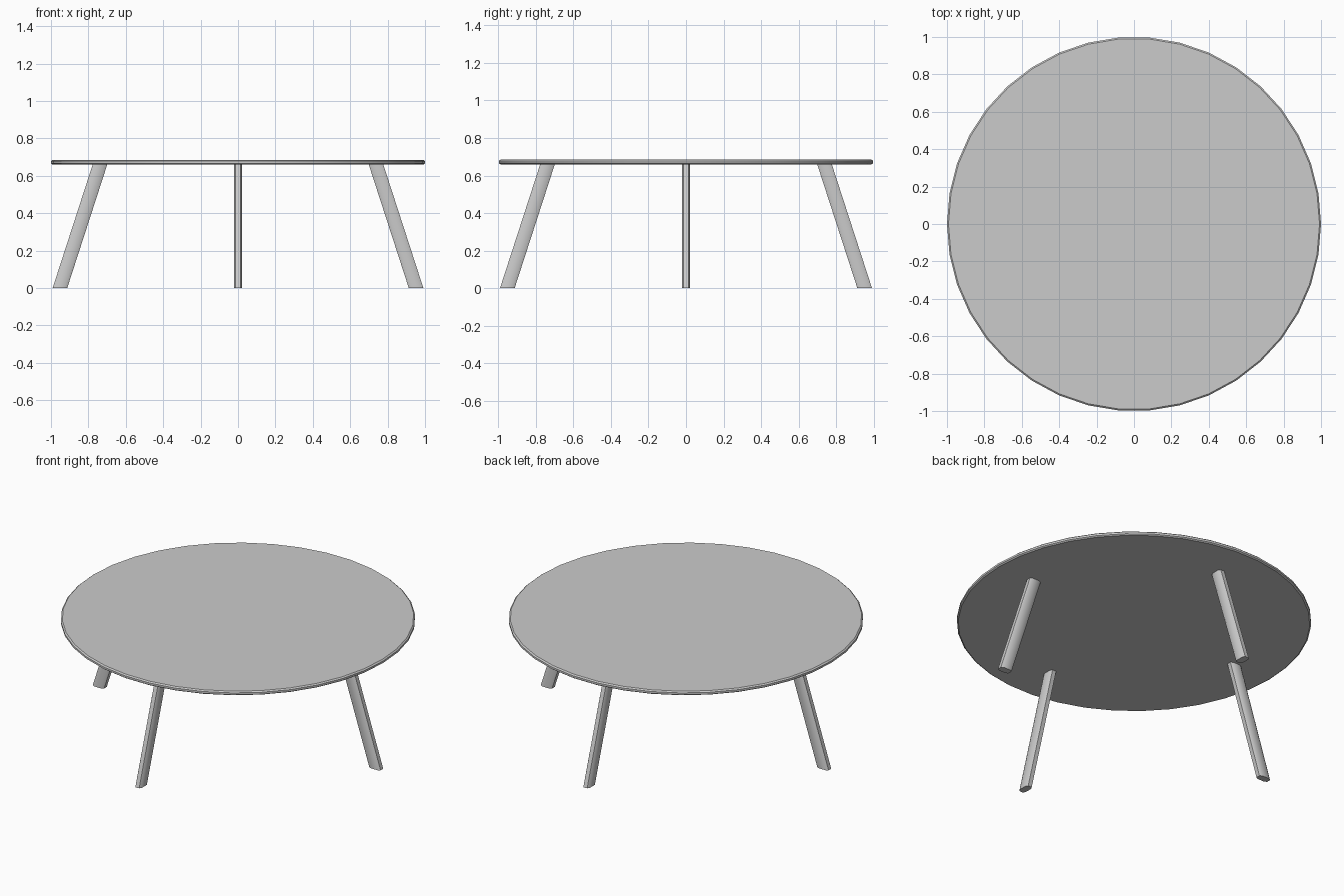
import bpy, bmesh, math
from mathutils import Matrix

if "Cube" in bpy.data.objects:
    bpy.data.objects.remove(bpy.data.objects["Cube"])

SIDES = 38
LEG_TOP_Z = 0.66


def make_object(name, bm):
    bmesh.ops.recalc_face_normals(bm, faces=bm.faces)
    mesh = bpy.data.meshes.new(name)
    bm.to_mesh(mesh)
    bm.free()
    obj = bpy.data.objects.new(name, mesh)
    bpy.context.collection.objects.link(obj)
    bpy.context.view_layer.objects.active = obj
    obj.select_set(True)
    bpy.ops.object.shade_smooth_by_angle(angle=math.radians(35))
    obj.select_set(False)
    return obj


def loft(bm, rings):
    """Skin a stack of closed rings and cap both ends."""
    loops = [[bm.verts.new(p) for p in ring] for ring in rings]
    n = len(loops[0])
    for a, b in zip(loops, loops[1:]):
        for i in range(n):
            j = (i + 1) % n
            bm.faces.new((a[i], a[j], b[j], b[i]))
    bm.faces.new(loops[0][::-1])
    bm.faces.new(loops[-1])


# Round top with softened rim
profile = [(0.992, 0.66), (1.0, 0.666), (1.0, 0.678), (0.992, 0.685)]
bm = bmesh.new()
loft(bm, [[(r * math.cos(math.tau * i / SIDES), r * math.sin(math.tau * i / SIDES), z)
           for i in range(SIDES)] for r, z in profile])
make_object("table_top", bm)


# Splayed legs with a chamfered rectangular section, cut level at both ends
def leg_ring(centre, z, hx=0.039, hy=0.022, cx=0.015, cy=0.009):
    corners = [(hx - cx, -hy), (hx, -hy + cy), (hx, hy - cy), (hx - cx, hy)]
    pts = corners + [(-x, -y) for x, y in corners]
    return [(centre + x, y, z) for x, y in pts]


for k, side in enumerate(("right", "back", "left", "front")):
    bm = bmesh.new()
    loft(bm, [leg_ring(0.952, 0), leg_ring(0.738, LEG_TOP_Z)])
    bm.transform(Matrix.Rotation(k * math.pi / 2, 4, 'Z'))
    make_object(side + "_leg", bm)
